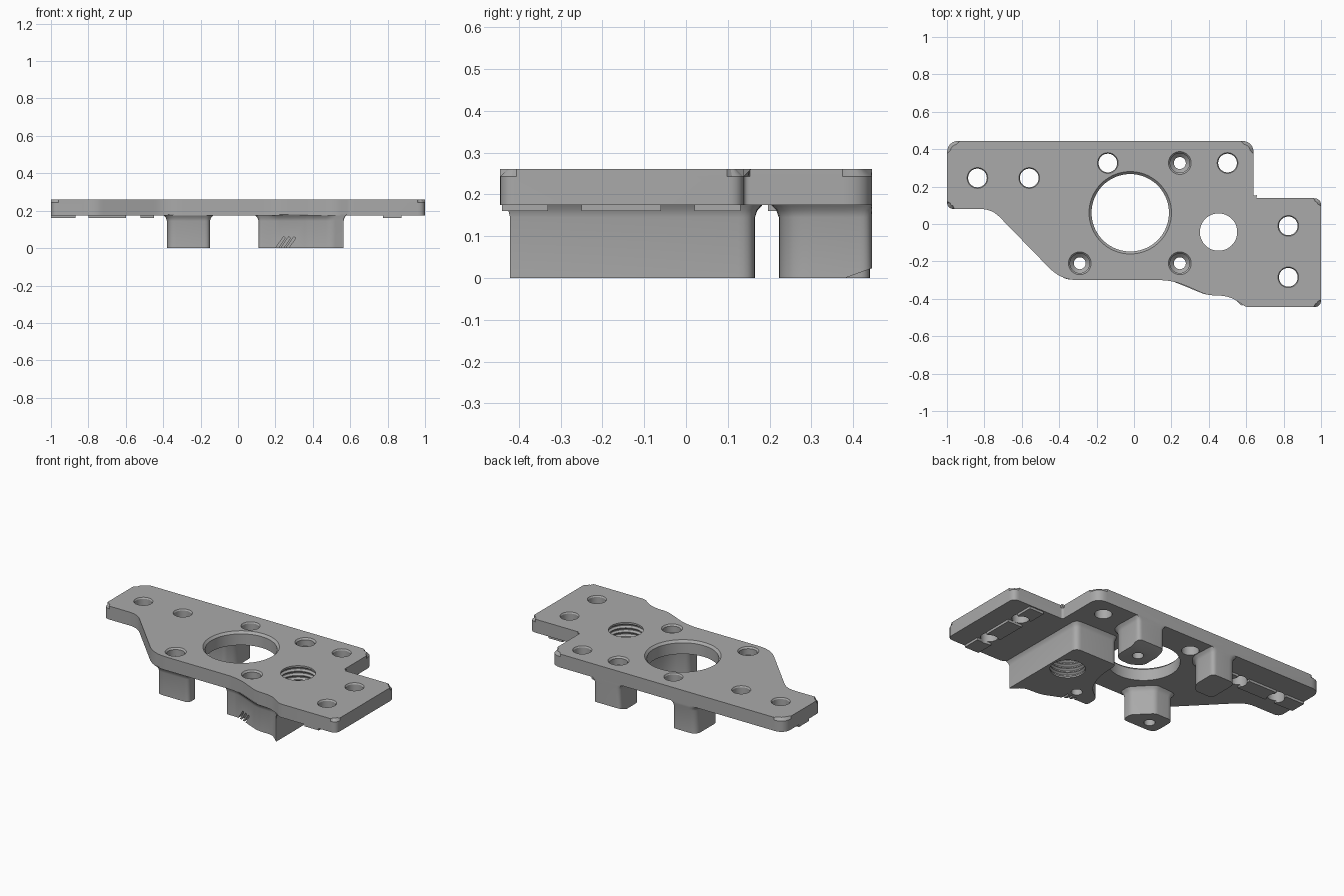
import bpy, bmesh, math
from mathutils import Vector, Matrix

if "Cube" in bpy.data.objects:
    bpy.data.objects.remove(bpy.data.objects["Cube"], do_unlink=True)

grey = bpy.data.materials.new("grey_plastic")
grey.use_nodes = True
grey.diffuse_color = (0.4, 0.4, 0.4, 1)
grey.node_tree.nodes["Principled BSDF"].inputs["Base Color"].default_value = (0.4, 0.4, 0.4, 1)

TOP, UNDER = 0.26, 0.175
BIG = (-0.02, 0.06)


def make_object(name, bm):
    bmesh.ops.recalc_face_normals(bm, faces=bm.faces)
    mesh = bpy.data.meshes.new(name)
    bm.to_mesh(mesh)
    bm.free()
    ob = bpy.data.objects.new(name, mesh)
    bpy.context.collection.objects.link(ob)
    mesh.materials.append(grey)
    return ob


def rounded(corners, steps=6):
    """Outline from (x, y, cut) corners, each softened over the length cut."""
    out = []
    for i, (x, y, cut) in enumerate(corners):
        p = Vector((x, y))
        if cut == 0:
            out.append(p)
            continue
        before = Vector(corners[i - 1][:2])
        after = Vector(corners[(i + 1) % len(corners)][:2])
        a = p + (before - p).normalized() * cut
        b = p + (after - p).normalized() * cut
        for k in range(steps + 1):
            t = k / steps
            out.append(a * (1 - t) ** 2 + p * 2 * t * (1 - t) + b * t * t)
    return out


def loft(bm, rings):
    """Closed solid through equal-length rings of vectors."""
    loops = [[bm.verts.new(v) for v in ring] for ring in rings]
    n = len(loops[0])
    for lower, upper in zip(loops, loops[1:]):
        for i in range(n):
            j = (i + 1) % n
            bm.faces.new((lower[i], lower[j], upper[j], upper[i]))
    bm.faces.new(loops[0][::-1])
    return bm.faces.new(loops[-1])


def lathe(bm, centre, profile, sides=40):
    rings = []
    for r, z in profile:
        rings.append([Vector((centre[0] + r * math.cos(2 * math.pi * i / sides),
                              centre[1] + r * math.sin(2 * math.pi * i / sides), z))
                      for i in range(sides)])
    loft(bm, rings)


def box(bm, centre, size, turn=None):
    m = Matrix.Translation(centre) @ (turn or Matrix()) @ Matrix.Diagonal((*size, 1))
    bmesh.ops.create_cube(bm, size=1, matrix=m)


# Mounting plate with a chamfered top rim
outline = rounded([
    (-1, 0.445, 0.07), (-1, 0.08, 0.04), (-0.76, 0.08, 0.06), (-0.39, -0.3, 0.09),
    (0.21, -0.3, 0.08), (0.39, -0.38, 0.03), (0.51, -0.385, 0.05),
    (0.6, -0.445, 0.02), (1, -0.445, 0.04), (1, 0.138, 0.04),
    (0.64, 0.138, 0.015), (0.64, 0.445, 0.07)])
bm = bmesh.new()
cap = loft(bm, [[Vector((p.x, p.y, z)) for p in outline] for z in (UNDER, TOP)])
bmesh.ops.bevel(bm, geom=list(cap.edges), offset=0.017, segments=1, affect='EDGES')
plate = make_object("mounting_plate", bm)
bodies = [plate]


# Legs and block under the plate, flared where they meet it
def leg(name, corners):
    pts = rounded(corners)
    mid = sum(pts, Vector((0, 0))) / len(pts)
    rings = []
    for z, grow in ((0, 0), (0.145, 0), (0.162, 0.006), (0.172, 0.016), (0.18, 0.022)):
        ring = []
        for p in pts:
            q = p + (p - mid).normalized() * grow
            ring.append(Vector((q.x, max(-0.435, min(0.445, q.y)), z)))
        rings.append(ring)
    bm = bmesh.new()
    loft(bm, rings)
    bodies.append(make_object(name, bm))


leg("front_right_leg", [
    (-0.38, -0.28, 0.05), (-0.15, -0.28, 0.03), (-0.15, -0.21, 0.02),
    (-0.25, -0.11, 0.02), (-0.38, -0.11, 0.04)])
leg("back_right_leg", [
    (-0.38, 0.23, 0.03), (-0.26, 0.23, 0.02), (-0.21, 0.29, 0.03),
    (-0.21, 0.44, 0.03), (-0.38, 0.44, 0.05)])
leg("back_left_leg", [
    (0.15, 0.27, 0.02), (0.21, 0.222, 0.03), (0.34, 0.222, 0.08),
    (0.34, 0.445, 0.03), (0.15, 0.445, 0.03)])
leg("bearing_block", [
    (0.11, -0.28, 0.02), (0.2, -0.28, 0.03), (0.385, -0.36, 0.03), (0.5, -0.365, 0.03),
    (0.565, -0.425, 0.01), (0.565, 0.165, 0.04), (0.27, 0.165, 0.03),
    (0.26, 0, 0.06), (0.21, -0.12, 0.05), (0.11, -0.2, 0.03)])

# Locating ribs, broken at the mounting holes
ribs = bmesh.new()
for a, b in ((-1, -0.87), (-0.8, -0.6), (-0.52, -0.45)):
    box(ribs, ((a + b) / 2, 0.246, 0.169), (b - a, 0.1, 0.018))
for a, b in ((-0.44, -0.33), (-0.25, -0.06), (0.02, 0.13)):
    box(ribs, (0.825, (a + b) / 2, 0.169), (0.1, b - a, 0.018))
bodies.append(make_object("locating_ribs", ribs))

# Cutter: plain holes, countersunk holes, motor opening and threaded bore
cut = bmesh.new()
for c in ((-0.837, 0.246), (-0.56, 0.246), (-0.14, 0.326), (0.5, 0.326),
          (0.825, -0.01), (0.825, -0.285)):
    lathe(cut, c, [(0.05, -0.02), (0.05, 0.252), (0.062, 0.27)])
for c in ((-0.29, -0.21), (0.245, -0.21), (0.245, 0.326)):
    lathe(cut, c, [(0.032, -0.02), (0.032, 0.19), (0.052, 0.21), (0.052, 0.25), (0.07, 0.27)])
lathe(cut, BIG, [(0.207, -0.02), (0.207, 0.246), (0.23, 0.27)], 72)
thread = [(0.1, -0.02)]
for k in range(9):
    z = 0.01 + k * 0.027
    thread += [(0.1, z), (0.112, z + 0.009), (0.112, z + 0.014), (0.1, z + 0.023)]
lathe(cut, (0.452, -0.043), thread + [(0.1, 0.28)], 48)

# Cutter: slanted slits in the block and the sloped foot of the back leg
for k in range(3):
    box(cut, (0.225 + k * 0.028, -0.31, 0.025), (0.012, 0.1, 0.08),
        Matrix.Rotation(math.radians(35), 4, 'Y'))
box(cut, (0.24, 0.434, -0.034), (0.3, 0.14, 0.1), Matrix.Rotation(math.radians(20), 4, 'X'))
cutter = make_object("hole_cutter", cut)
cutter.hide_render = True

for ob in bodies:
    mod = ob.modifiers.new("holes", 'BOOLEAN')
    mod.operation = 'DIFFERENCE'
    mod.solver = 'EXACT'
    mod.object = cutter
    bpy.ops.object.select_all(action='DESELECT')
    ob.select_set(True)
    bpy.context.view_layer.objects.active = ob
    bpy.ops.object.modifier_apply(modifier=mod.name)
    bpy.ops.object.shade_smooth_by_angle(angle=math.radians(28))
bpy.data.objects.remove(cutter, do_unlink=True)
